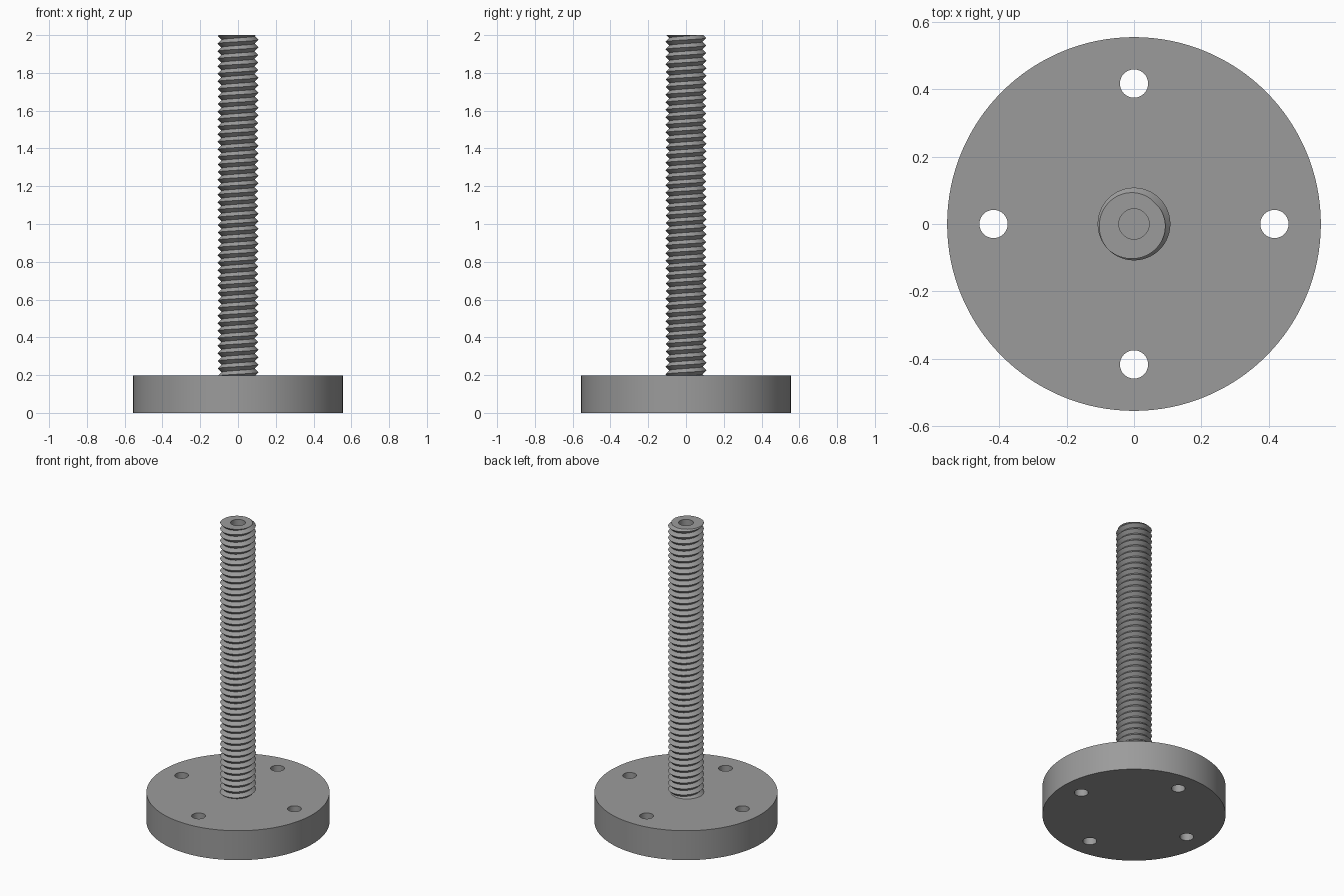
import bpy, bmesh, math

if "Cube" in bpy.data.objects:
    bpy.data.objects.remove(bpy.data.objects["Cube"])

BASE_R, BASE_H = 0.555, 0.197
BOLT_R, BOLT_CIRCLE = 0.042, 0.417
CREST, ROOT, PITCH = 0.108, 0.088, 0.04
TOP, BORE_R, BORE_DEPTH = 2.0, 0.045, 0.2
SEG = 64

steel = bpy.data.materials.new("grey_steel")
steel.diffuse_color = (0.33, 0.33, 0.33, 1)
steel.use_nodes = True
steel.node_tree.nodes["Principled BSDF"].inputs["Base Color"].default_value = steel.diffuse_color


def ring(bm, r, z, n, cx=0.0, cy=0.0):
    """Closed loop of edges."""
    vs = [bm.verts.new((cx + r * math.cos(2 * math.pi * i / n),
                        cy + r * math.sin(2 * math.pi * i / n), z)) for i in range(n)]
    return [bm.edges.new((vs[i], vs[(i + 1) % n])) for i in range(n)]


def finish(bm, name):
    bmesh.ops.recalc_face_normals(bm, faces=bm.faces[:])
    me = bpy.data.meshes.new(name)
    bm.to_mesh(me)
    bm.free()
    me.materials.append(steel)
    ob = bpy.data.objects.new(name, me)
    bpy.context.collection.objects.link(ob)
    bpy.ops.object.select_all(action='DESELECT')
    ob.select_set(True)
    bpy.context.view_layer.objects.active = ob
    bpy.ops.object.shade_smooth_by_angle(angle=math.radians(30))
    return ob


# Round base plate with four bolt holes
bm = bmesh.new()
edges = ring(bm, BASE_R, 0, 128)
for k in range(4):
    a = k * math.pi / 2
    edges += ring(bm, BOLT_R, 0, 32, BOLT_CIRCLE * math.cos(a), BOLT_CIRCLE * math.sin(a))
bmesh.ops.triangle_fill(bm, edges=edges, use_beauty=True, normal=(0, 0, 1))
ext = bmesh.ops.extrude_face_region(bm, geom=bm.faces[:], use_keep_orig=True)
bmesh.ops.translate(bm, vec=(0, 0, BASE_H),
                    verts=[g for g in ext["geom"] if isinstance(g, bmesh.types.BMVert)])
finish(bm, "base_plate")

# Threaded rod: helical crest and root lines, trimmed flat at both ends
bm = bmesh.new()
rows = 2 * int((TOP - BASE_H) / PITCH + 5)
z0 = TOP + PITCH * 135 / 360 - PITCH * (rows // 2 - 2)
cols = []
for j in range(SEG + 1):
    a = 2 * math.pi * j / SEG
    col = []
    for k in range(rows):
        r = ROOT if k % 2 else CREST
        col.append(bm.verts.new((r * math.cos(a), r * math.sin(a),
                                 z0 + PITCH * (j / SEG + k / 2))))
    cols.append(col)
for c, d in zip(cols, cols[1:]):
    for k in range(rows - 1):
        bm.faces.new((c[k], d[k], d[k + 1], c[k + 1]))
bmesh.ops.remove_doubles(bm, verts=bm.verts[:], dist=1e-5)
for z, up in ((TOP, 1), (BASE_H - 0.005, -1)):
    bmesh.ops.bisect_plane(bm, geom=bm.verts[:] + bm.edges[:] + bm.faces[:], dist=1e-6,
                           plane_co=(0, 0, z), plane_no=(0, 0, up), clear_outer=True)

# Flat rod end with a blind centre bore
rim = [e for e in bm.edges if e.is_boundary and all(v.co.z > TOP - 1e-4 for v in e.verts)]
mouth = ring(bm, BORE_R, TOP, 32)
bmesh.ops.triangle_fill(bm, edges=rim + mouth, use_beauty=True, normal=(0, 0, 1))
ext = bmesh.ops.extrude_edge_only(bm, edges=mouth)["geom"]
floor = [g for g in ext if isinstance(g, bmesh.types.BMVert)]
bmesh.ops.translate(bm, vec=(0, 0, -BORE_DEPTH), verts=floor)
bmesh.ops.contextual_create(bm, geom=[e for e in ext if isinstance(e, bmesh.types.BMEdge)
                                      and all(v in floor for v in e.verts)])
finish(bm, "threaded_rod")
